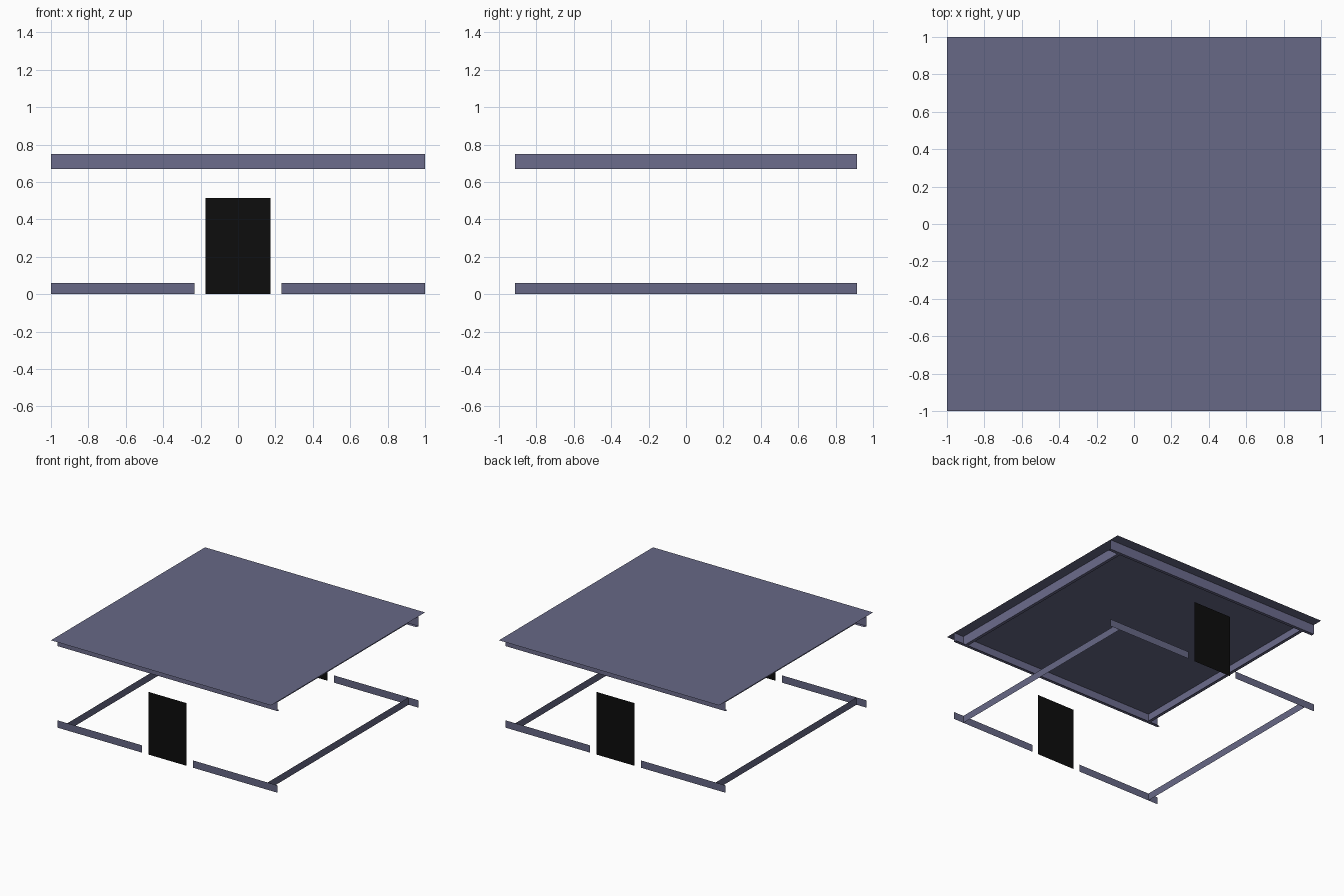
import bpy
import bmesh

cube = bpy.data.objects.get("Cube")
if cube:
    bpy.data.objects.remove(cube, do_unlink=True)


def material(name, rgb):
    m = bpy.data.materials.new(name)
    m.use_nodes = True
    m.diffuse_color = (*rgb, 1)
    m.node_tree.nodes["Principled BSDF"].inputs["Base Color"].default_value = (*rgb, 1)
    return m


slate = material("slate_blue", (0.135, 0.14, 0.24))
violet = material("violet_grey", (0.15, 0.15, 0.265))
black = material("black", (0.004, 0.004, 0.004))


def sheet(name, mat, *corners):
    """Single flat panel through four corners."""
    bm = bmesh.new()
    bm.faces.new([bm.verts.new(c) for c in corners])
    mesh = bpy.data.meshes.new(name)
    bm.to_mesh(mesh)
    bm.free()
    mesh.materials.append(mat)
    ob = bpy.data.objects.new(name, mesh)
    bpy.context.collection.objects.link(ob)
    return ob


def wall_x(name, mat, x0, x1, y, z0, z1):
    """Upright panel running along x, facing away from the middle."""
    if y > 0:
        x0, x1 = x1, x0
    return sheet(name, mat, (x0, y, z0), (x1, y, z0), (x1, y, z1), (x0, y, z1))


def wall_y(name, mat, x, y0, y1, z0, z1):
    """Upright panel running along y, facing away from the middle."""
    if x < 0:
        y0, y1 = y1, y0
    return sheet(name, mat, (x, y0, z0), (x, y1, z0), (x, y1, z1), (x, y0, z1))


def level(name, mat, x0, x1, y0, y1, z):
    """Horizontal panel."""
    return sheet(name, mat, (x0, y0, z), (x1, y0, z), (x1, y1, z), (x0, y1, z))


EDGE, WALL, SIDE = 1.0, 0.915, 0.91
TOP, LEDGE, EAVE, BASE = 0.75, 0.727, 0.67, 0.06
GAP, DOOR, DOOR_TOP, LIP = 0.232, 0.174, 0.515, 0.025

# Flat roof
level("roof", slate, -EDGE, EDGE, -EDGE, EDGE, TOP)

# Front and back: base rails, door, fascia and eave
for place, s in (("front", -1), ("back", 1)):
    y = s * WALL
    wall_x(place + "_base_right", slate, -EDGE, -GAP, y, 0, BASE)
    wall_x(place + "_base_left", slate, GAP, EDGE, y, 0, BASE)
    wall_x(place + "_door", black, -DOOR, DOOR, y, 0, DOOR_TOP)
    wall_x(place + "_fascia", violet, -EDGE, EDGE, y, LEDGE, TOP)
    wall_x(place + "_eave", violet, -EDGE, EDGE, y, EAVE, LEDGE)
    inner = y - s * LIP
    level(place + "_eave_lip", violet, -EDGE, EDGE, min(y, inner), max(y, inner), EAVE)

# Sides: base rail, fascia and eave
for place, s in (("right", -1), ("left", 1)):
    x = s * SIDE
    wall_y(place + "_base", slate, x, -WALL, WALL, 0, BASE)
    wall_y(place + "_fascia", violet, x, -WALL, WALL, LEDGE, TOP)
    wall_y(place + "_eave", violet, x, -WALL, WALL, EAVE, LEDGE)
    inner = x - s * LIP
    level(place + "_eave_lip", violet, min(x, inner), max(x, inner), LIP - WALL, WALL - LIP, EAVE)
